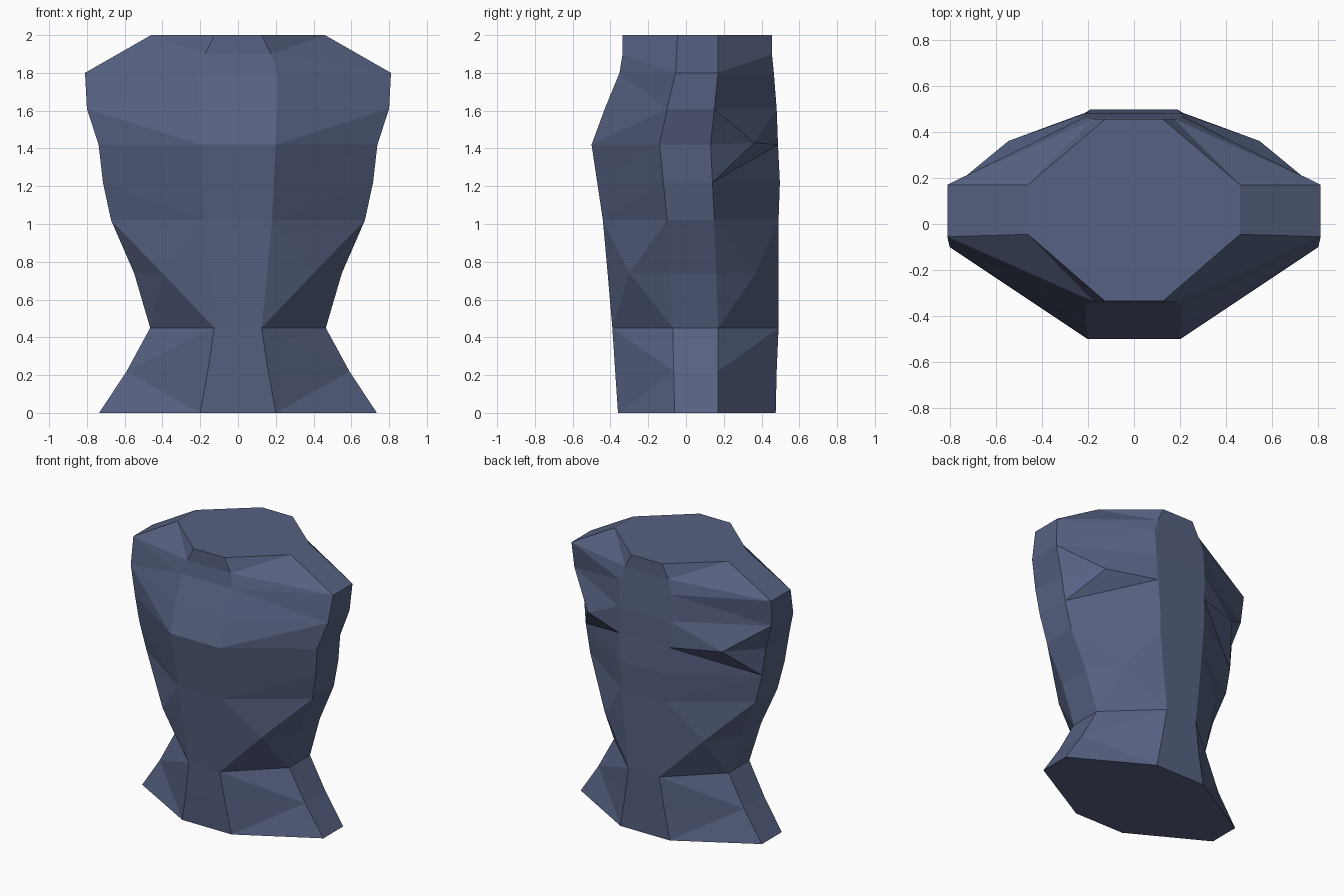
import bpy, bmesh

if "Cube" in bpy.data.objects:
    bpy.data.objects.remove(bpy.data.objects["Cube"])

# Torso cross-sections: z, front y, back y, front/back half width,
# side half width, side front y, side back y
LEVELS = [
    (0.00, -0.36, 0.475, 0.200, 0.735, -0.06, 0.17),
    (0.22, -0.375, 0.48, 0.160, 0.590, -0.065, 0.17),
    (0.45, -0.39, 0.49, 0.125, 0.465, -0.07, 0.17),
    (0.74, -0.415, 0.49, 0.155, 0.550, -0.085, 0.16),
    (1.02, -0.44, 0.49, 0.180, 0.672, -0.10, 0.15),
    (1.22, -0.47, 0.497, 0.190, 0.715, -0.12, 0.14),
    (1.42, -0.50, 0.487, 0.200, 0.738, -0.14, 0.13),
    (1.61, -0.43, 0.48, 0.208, 0.800, -0.10, 0.15),
    (1.80, -0.352, 0.465, 0.210, 0.810, -0.055, 0.17),
    (1.90, -0.336, 0.455, 0.175, 0.635, -0.05, 0.17),
    (2.00, -0.335, 0.455, 0.125, 0.460, -0.045, 0.17),
]
TOP = len(LEVELS) - 1

cloth = bpy.data.materials.new("slate blue")
cloth.diffuse_color = (0.095, 0.122, 0.225, 1)
cloth.use_nodes = True
cloth.node_tree.nodes["Principled BSDF"].inputs["Base Color"].default_value = cloth.diffuse_color

bm = bmesh.new()
V = {}
for i, (z, yf, yb, cx, sx, sf, sb) in enumerate(LEVELS):
    for s in (-1, 1):
        V["front", s, i] = bm.verts.new((s * cx, yf, z))
        V["back", s, i] = bm.verts.new((s * cx, yb, z))
        if i != 9:                      # shoulder slopes run straight to the neck
            V["side_front", s, i] = bm.verts.new((s * sx, sf, z))
            V["side_back", s, i] = bm.verts.new((s * sx, sb, z))


def fan(hub, rim):
    for a, b in zip(rim, rim[1:]):
        bm.faces.new((hub, a, b))


def row(C, S, i, rising):
    """Two triangles; the diagonal rises from the centre edge or from the side."""
    if rising:
        fan(C[i], [S[i], S[i + 1], C[i + 1]])
    else:
        fan(S[i], [S[i + 1], C[i + 1], C[i]])


# Slanted panels between the centre strips and the sides
for s in (-1, 1):
    for c in ("front", "back"):
        levels = range(TOP + 1)
        C = [V[c, s, i] for i in levels]
        S = [V.get(("side_" + c, s, i)) for i in levels]
        row(C, S, 0, True)
        row(C, S, 1, False)
        # waist bulge
        waist = bm.verts.new((s * 0.40, -0.30 if c == "front" else 0.37, 0.74))
        fan(waist, [C[2], S[2], S[3], S[4], C[4], C[3], C[2]])
        row(C, S, 4, True)
        if c == "front":
            row(C, S, 5, True)
            row(C, S, 6, True)
        else:
            # shoulder blade
            blade = bm.verts.new((s * 0.545, 0.36, 1.43))
            bm.faces.new((C[5], C[6], S[5]))
            fan(blade, [C[6], S[5], S[6], S[7], C[7], C[6]])
        row(C, S, 7, False)
        # shoulder slope
        fan(C[9], [C[8], S[8], S[10], C[10]])

# Centre strips and side strips
for i in range(TOP):
    for c in ("front", "back"):
        bm.faces.new([V[c, s, j] for s, j in ((-1, i), (1, i), (1, i + 1), (-1, i + 1))])
    if i == 9:
        continue
    j = 10 if i == 8 else i + 1
    for s in (-1, 1):
        bm.faces.new((V["side_front", s, i], V["side_back", s, i],
                      V["side_back", s, j], V["side_front", s, j]))

# Neck and hem caps
LOOP = [("front", -1), ("front", 1), ("side_front", 1), ("side_back", 1),
        ("back", 1), ("back", -1), ("side_back", -1), ("side_front", -1)]
for i in (0, TOP):
    bm.faces.new([V[p, s, i] for p, s in LOOP])

bmesh.ops.recalc_face_normals(bm, faces=bm.faces)
mesh = bpy.data.meshes.new("torso")
bm.to_mesh(mesh)
bm.free()
mesh.materials.append(cloth)
bpy.context.collection.objects.link(bpy.data.objects.new("torso", mesh))
